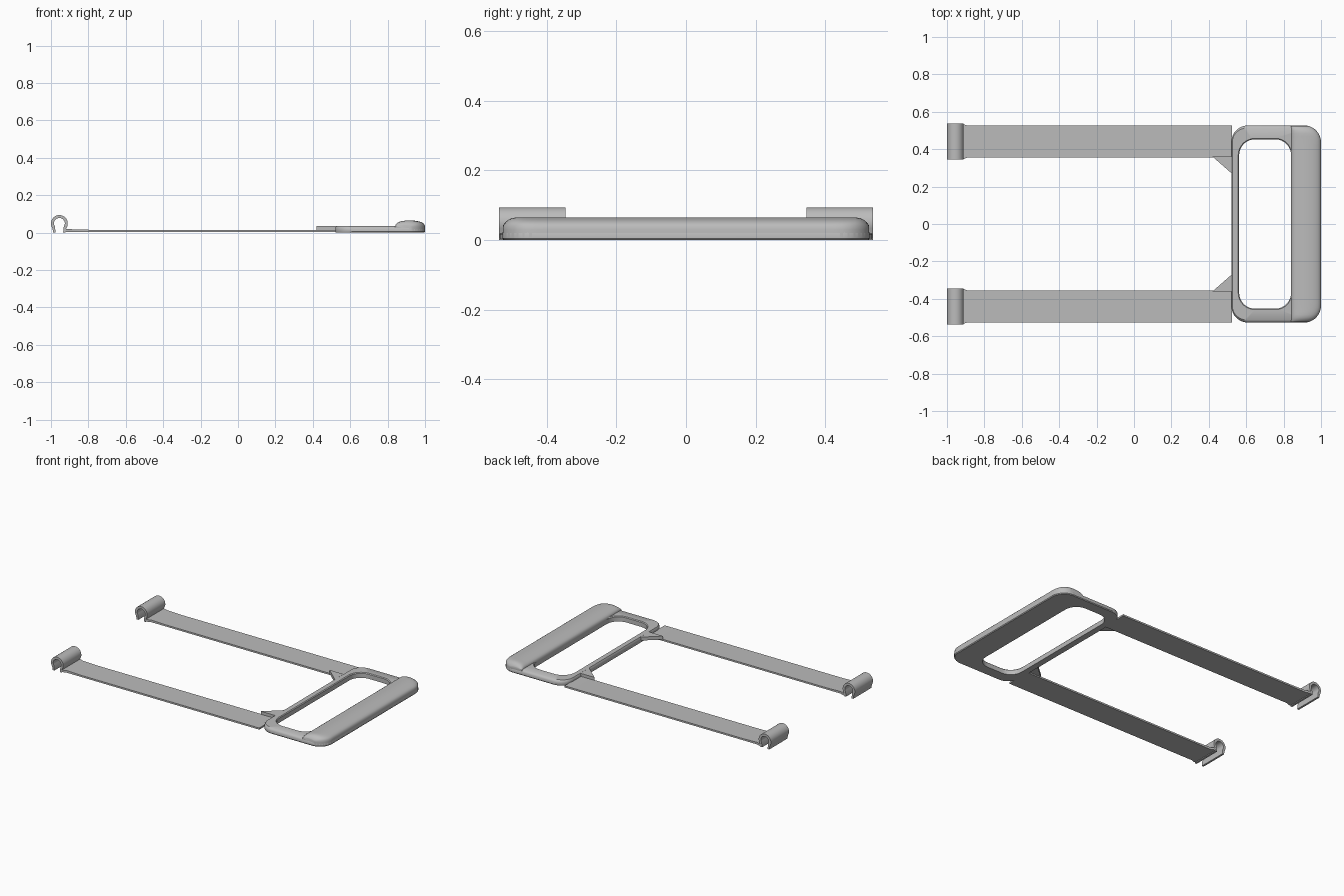
import bpy, bmesh, math

cube = bpy.data.objects.get("Cube")
if cube:
    bpy.data.objects.remove(cube, do_unlink=True)

grey = bpy.data.materials.new("light grey plastic")
grey.use_nodes = True
COLOUR = (0.5, 0.5, 0.5, 1)
grey.diffuse_color = COLOUR
grey.node_tree.nodes["Principled BSDF"].inputs["Base Color"].default_value = COLOUR


def loft(name, rings, closed=False):
    """Skin matching rings; closed joins the last ring to the first."""
    bm = bmesh.new()
    loops = [[bm.verts.new(p) for p in ring] for ring in rings]
    n = len(loops[0])
    pairs = list(zip(loops, loops[1:])) + ([(loops[-1], loops[0])] if closed else [])
    for a, b in pairs:
        for i in range(n):
            j = (i + 1) % n
            bm.faces.new((a[i], a[j], b[j], b[i]))
    if not closed:
        bm.faces.new(loops[0])
        bm.faces.new(loops[-1])
    bmesh.ops.recalc_face_normals(bm, faces=bm.faces)
    mesh = bpy.data.meshes.new(name)
    bm.to_mesh(mesh)
    bm.free()
    mesh.materials.append(grey)
    obj = bpy.data.objects.new(name, mesh)
    bpy.context.collection.objects.link(obj)
    bpy.ops.object.select_all(action='DESELECT')
    obj.select_set(True)
    bpy.context.view_layer.objects.active = obj
    bpy.ops.object.shade_smooth_by_angle(angle=math.radians(35))
    return obj


def rounded_rect(x0, x1, y, r, z, steps=8):
    pts = []
    for k, (cx, cy) in enumerate([(x1 - r, y - r), (x0 + r, y - r), (x0 + r, r - y), (x1 - r, r - y)]):
        for i in range(steps + 1):
            a = math.pi / 2 * (k + i / steps)
            pts.append((cx + r * math.cos(a), cy + r * math.sin(a), z))
    return pts


# Handle frame: rounded outer wall, flat top, rounded opening
def outer(inset, z):
    return rounded_rect(0.52 + inset * 0.4, 1 - inset, 0.527 - inset, 0.09 - inset, z)


def hole(grow, z):
    return rounded_rect(0.562 - grow, 0.84 + grow, 0.453 + grow, 0.085 + grow, z)


loft("handle_frame", [outer(0.004, 0), outer(0, 0.005), outer(0, 0.02), outer(0.004, 0.028),
                      outer(0.014, 0.035), hole(0.005, 0.035), hole(0, 0.03), hole(0, 0)], closed=True)

# Grip: domed bar whose ends round over and follow the frame corners
STEPS = 14
R = 0.09
rings = []
for i in range(-20, 21):
    y = math.copysign(0.525 * math.sin(math.pi / 2 * abs(i) / 20), i)
    over = max(0, abs(y) - (0.527 - R))
    x1 = 1 - R + math.sqrt(R * R - over * over)
    drop = max(0, abs(y) - 0.485) / 0.042
    top = 0.03 + 0.035 * math.sqrt(max(0, 1 - drop * drop))
    arc = []
    for s in range(STEPS + 1):
        a = math.pi * (1 - s / STEPS)
        bulge = math.sin(a) ** 0.75 if 0 < s < STEPS else 0
        arc.append((0.84 + (x1 - 0.84) * (1 + math.cos(a)) / 2, y, 0.03 + (top - 0.03) * bulge))
    rings.append([(0.84, y, 0.005)] + arc + [(x1, y, 0.005)])
loft("grip", rings)

# Open clip section in x and z: round top, legs turned down to the floor
arc = [math.radians(-35 + 250 * i / 18) for i in range(19)]
CX, CZ = -0.955, 0.049


def clip_side(r, foot):
    pts = [(CX + r * math.cos(a), CZ + r * math.sin(a)) for a in arc]
    return [(CX + foot, 0)] + pts + [(CX - foot, 0)]


clip_section = clip_side(0.045, 0.033) + clip_side(0.029, 0.02)[::-1]

for side, label in ((1, "left"), (-1, "right")):
    # Flat strap, flared where it meets the clip
    stations = [(-0.927, 0.347, 0.533, 0.019), (-0.91, 0.347, 0.533, 0.018), (-0.89, 0.356, 0.526, 0.018),
                (-0.79, 0.356, 0.526, 0.015), (0.525, 0.356, 0.526, 0.015)]
    loft(label + "_strap", [[(x, side * a, 0.004), (x, side * b, 0.004), (x, side * b, z), (x, side * a, z)]
                            for x, a, b, z in stations])

    # Clip at the strap end
    loft(label + "_clip", [[(x, side * y, z) for x, z in clip_section] for y in (0.346, 0.536)])

    # Triangular gusset between strap and frame
    plan = [(0.42, 0.36), (0.525, 0.36), (0.525, 0.268)]
    loft(label + "_gusset", [[(x, side * y, 0.012) for x, y in plan],
                             [(x, side * y, 0.035) for x, y in plan]])
